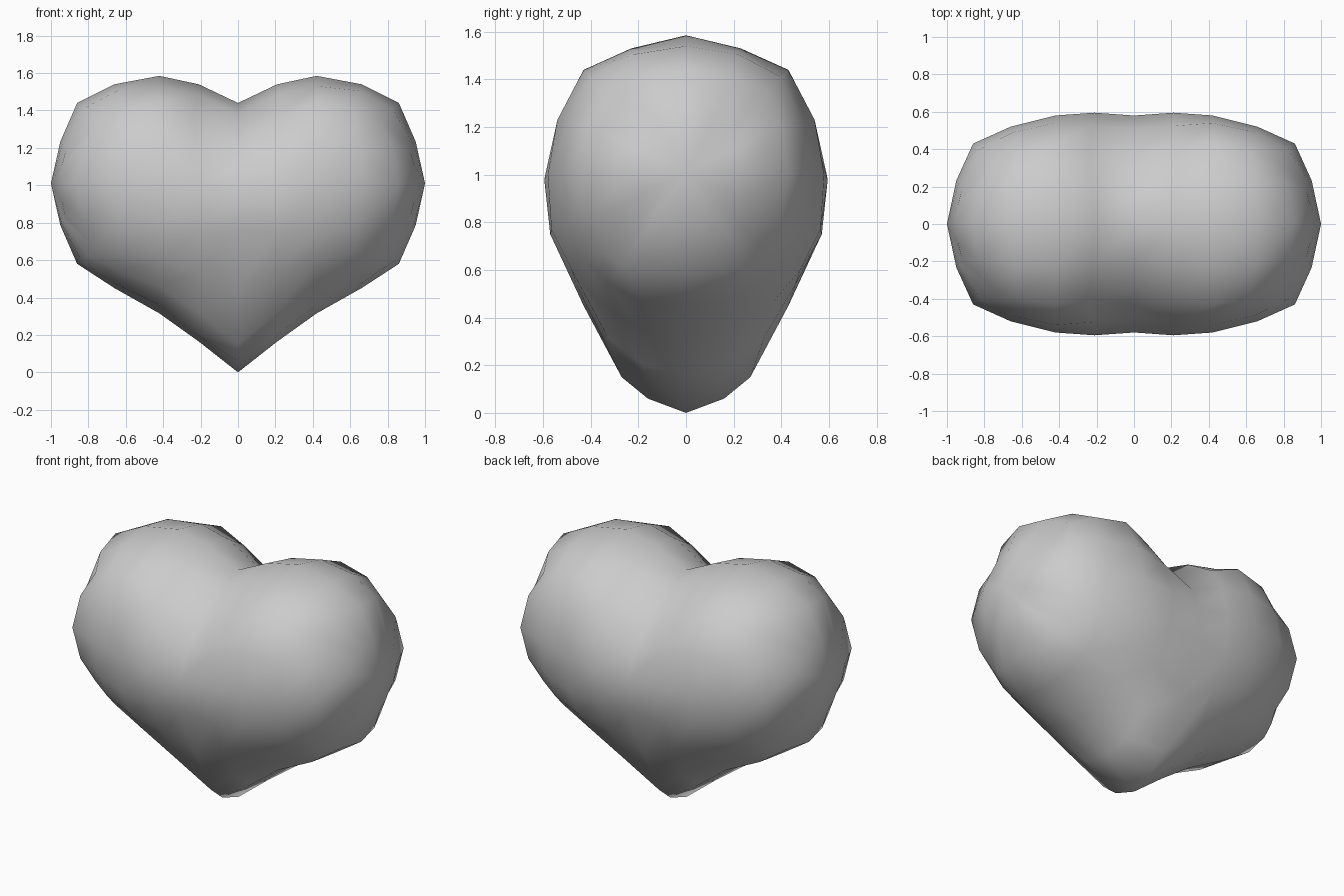
import bpy, bmesh

if "Cube" in bpy.data.objects:
    bpy.data.objects.remove(bpy.data.objects["Cube"])

# Half cross-sections (y, z) from top to bottom, at stations along x
sections = [
    (0.00, [(0, 1.44), (.20, 1.385), (.37, 1.26), (.51, 1.12), (.58, .96),
            (.57, .76), (.43, .45), (.27, .15), (.16, .06), (0, 0)]),
    (0.21, [(0, 1.54), (.22, 1.49), (.40, 1.38), (.525, 1.20), (.595, .98),
            (.57, .75), (.46, .54), (.33, .32), (.18, .20), (0, .165)]),
    (0.42, [(0, 1.585), (.23, 1.53), (.43, 1.44), (.54, 1.23), (.58, 1.0),
            (.565, .77), (.48, .60), (.36, .46), (.20, .36), (0, .315)]),
    (0.66, [(0, 1.54), (.22, 1.505), (.40, 1.41), (.49, 1.21), (.52, 1.01),
            (.49, .80), (.42, .64), (.32, .54), (.19, .47), (0, .45)]),
    (0.86, [(0, 1.44), (.20, 1.41), (.34, 1.35), (.40, 1.21), (.43, 1.01),
            (.40, .81), (.34, .67), (.27, .62), (.17, .595), (0, .58)]),
]
# How far each point leans toward the lobe centre, scaled per section
lean = [0, .035, .10, .035, 0, .035, .09, .06, .025, 0]
lean_scale = [0, -.3, 0, .35, 1]
MID_Z = 1.01


def full_loop(points):
    """Mirror a half section across y into a closed loop."""
    return points + [(x, -y, z) for x, y, z in points[-2:0:-1]]


# Section loops for the right half, plus a small ring inside the end cap
loops = []
for (x, half), k in zip(sections, lean_scale):
    loops.append(full_loop([(x - (k * d if k > 0 or z > 1.1 else 0), y, z)
                            for (y, z), d in zip(half, lean)]))
loops.append([(.95 - (.86 - x) * .3, y * .54, MID_Z + (z - MID_Z) * .52)
              for x, y, z in loops[-1]])

# Mirror to the left half
loops = [[(-x, y, z) for x, y, z in lp] for lp in loops[:0:-1]] + loops

# Loft the heart and close each side with a fan
bm = bmesh.new()
rings = [[bm.verts.new(p) for p in lp] for lp in loops]
n = len(rings[0])
for a, b in zip(rings, rings[1:]):
    for i in range(n):
        j = (i + 1) % n
        bm.faces.new((a[i], a[j], b[j], b[i]))
for ring, x in ((rings[0], -1), (rings[-1], 1)):
    pole = bm.verts.new((x, 0, MID_Z))
    for i in range(n):
        bm.faces.new((ring[i], ring[(i + 1) % n], pole))
bmesh.ops.recalc_face_normals(bm, faces=bm.faces)
for f in bm.faces:
    f.smooth = True

mesh = bpy.data.meshes.new("heart")
bm.to_mesh(mesh)
bm.free()
heart = bpy.data.objects.new("heart", mesh)
bpy.context.collection.objects.link(heart)
